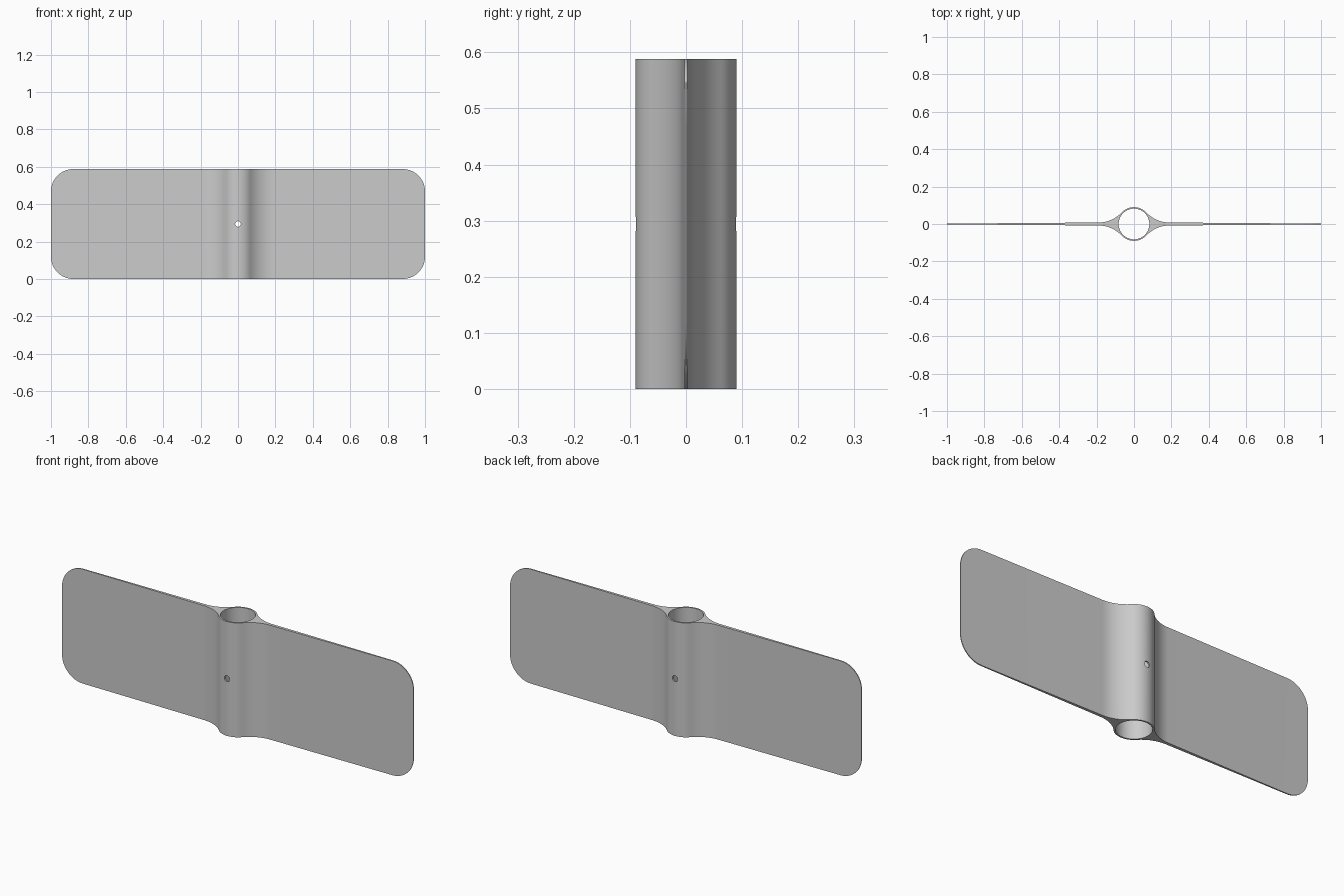
import bpy, bmesh, math
from mathutils import Matrix, Vector

if "Cube" in bpy.data.objects:
    bpy.data.objects.remove(bpy.data.objects["Cube"], do_unlink=True)

HEIGHT = 0.588
TUBE_R, BORE_R, PIN_R = 0.09, 0.082, 0.015
ROOT_X, ROOT_T, TIP_T = 0.19, 0.008, 0.002
CORNER_R = 0.12

grey = bpy.data.materials.new("plain grey")
grey.use_nodes = True
grey.diffuse_color = (0.6, 0.6, 0.6, 1)
grey.node_tree.nodes["Principled BSDF"].inputs["Base Color"].default_value = (0.6, 0.6, 0.6, 1)


def prism(name, points, direction):
    """Extrude a closed loop of 3D points along a direction."""
    bm = bmesh.new()
    face = bm.faces.new([bm.verts.new(p) for p in points])
    ext = bmesh.ops.extrude_face_region(bm, geom=[face])
    moved = [v for v in ext["geom"] if isinstance(v, bmesh.types.BMVert)]
    bmesh.ops.translate(bm, verts=moved, vec=direction)
    bmesh.ops.recalc_face_normals(bm, faces=bm.faces)
    mesh = bpy.data.meshes.new(name)
    bm.to_mesh(mesh)
    bm.free()
    mesh.materials.append(grey)
    obj = bpy.data.objects.new(name, mesh)
    bpy.context.collection.objects.link(obj)
    return obj


def arc(cx, cy, r, start, end, steps):
    return [(cx + r * math.cos(start + (end - start) * i / steps),
             cy + r * math.sin(start + (end - start) * i / steps)) for i in range(steps + 1)]


# Quarter section: tapered blade, concave fillet, tube wall
fillet_r = (ROOT_X**2 + ROOT_T**2 - TUBE_R**2) / (2 * (TUBE_R - ROOT_T))
fillet_y = ROOT_T + fillet_r
angle = math.atan2(fillet_y, ROOT_X)
quarter = [(1, TIP_T)]
quarter += arc(ROOT_X, fillet_y, fillet_r, -math.pi / 2, angle - math.pi, 14)
quarter += arc(0, 0, TUBE_R, angle, math.pi / 2, 14)[1:]

# Mirror the quarter into the full section
half = quarter + [(-x, y) for x, y in reversed(quarter[:-1])]
section = half + [(x, -y) for x, y in reversed(half)]
body = prism("finned_sleeve", [(x, y, 0) for x, y in section], (0, 0, HEIGHT))

# Rounded blade outline
outline = []
for k, (sx, top) in enumerate([(1, 1), (-1, 1), (-1, 0), (1, 0)]):
    cz = HEIGHT - CORNER_R if top else CORNER_R
    outline += arc(sx * (1 - CORNER_R), cz, CORNER_R, k * math.pi / 2, (k + 1) * math.pi / 2, 16)
rounding = prism("corner_cutter", [(x, -0.2, z) for x, z in outline], (0, 0.4, 0))

# Central bore and cross pin hole
bore = prism("bore_cutter", [(x, y, -0.1) for x, y in arc(0, 0, BORE_R, 0, math.tau, 64)[:-1]],
             (0, 0, HEIGHT + 0.2))
pin = prism("pin_cutter", [(x, -0.2, z) for x, z in arc(0, HEIGHT / 2, PIN_R, 0, math.tau, 24)[:-1]],
            (0, 0.4, 0))

bpy.ops.object.select_all(action="DESELECT")
bpy.context.view_layer.objects.active = body
body.select_set(True)
for cutter, operation in ((rounding, "INTERSECT"), (bore, "DIFFERENCE"), (pin, "DIFFERENCE")):
    mod = body.modifiers.new(cutter.name, "BOOLEAN")
    mod.operation = operation
    mod.solver = "EXACT"
    mod.object = cutter
    bpy.ops.object.modifier_apply(modifier=mod.name)
    bpy.data.objects.remove(cutter, do_unlink=True)

bpy.ops.object.shade_smooth_by_angle(angle=math.radians(30))
